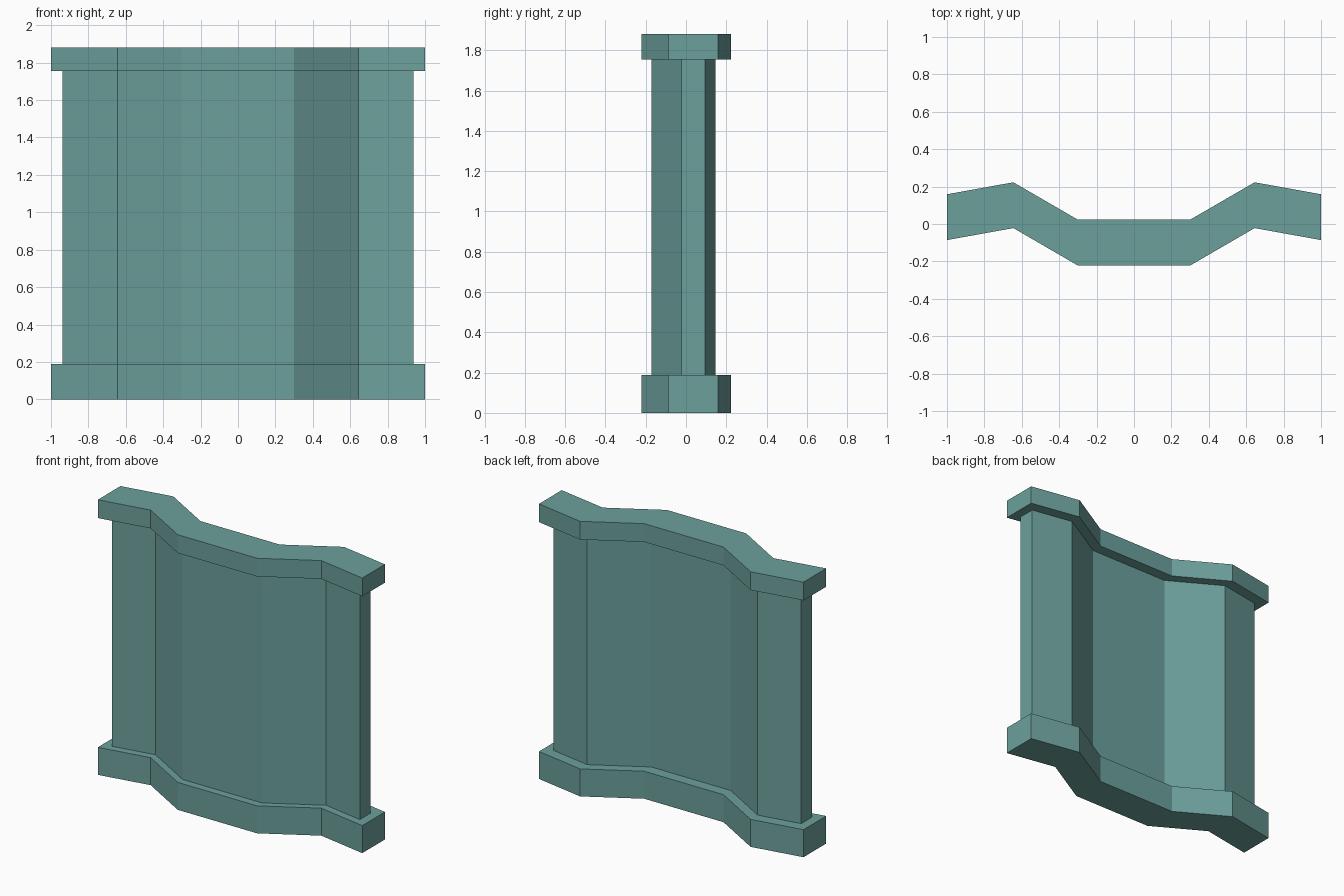
import bpy
import bmesh

if "Cube" in bpy.data.objects:
    bpy.data.objects.remove(bpy.data.objects["Cube"])

teal = bpy.data.materials.new("muted teal")
teal.diffuse_color = (0.15, 0.35, 0.33, 1.0)
teal.use_nodes = True
teal.node_tree.nodes["Principled BSDF"].inputs["Base Color"].default_value = teal.diffuse_color

# Right half of the folded front line; the left half is mirrored
HALF_LINE = [(0.30, -0.222), (0.645, -0.022), (1.0, -0.086)]
DEPTH = 0.245


def folded_slab(name, z0, z1, end_inset=0.0, front_inset=0.0, back_inset=0.0):
    """Extrude the folded strip from z0 to z1, optionally inset on its sides."""
    half = list(HALF_LINE)
    if end_inset:
        (xa, ya), (xb, yb) = half[-2:]
        x = xb - end_inset
        half[-1] = (x, ya + (yb - ya) * (x - xa) / (xb - xa))
    line = [(-x, y) for x, y in reversed(half)] + half

    # One quad per panel keeps the concave outline clean
    bm = bmesh.new()
    front = [bm.verts.new((x, y + front_inset, z0)) for x, y in line]
    back = [bm.verts.new((x, y + DEPTH - back_inset, z0)) for x, y in line]
    faces = [bm.faces.new((front[i], front[i + 1], back[i + 1], back[i]))
             for i in range(len(line) - 1)]
    result = bmesh.ops.extrude_face_region(bm, geom=faces)
    top = [v for v in result["geom"] if isinstance(v, bmesh.types.BMVert)]
    bmesh.ops.translate(bm, verts=top, vec=(0, 0, z1 - z0))
    bmesh.ops.recalc_face_normals(bm, faces=bm.faces)

    mesh = bpy.data.meshes.new(name)
    bm.to_mesh(mesh)
    bm.free()
    mesh.materials.append(teal)
    obj = bpy.data.objects.new(name, mesh)
    bpy.context.collection.objects.link(obj)
    return obj


# Thick foot, thin folded wall, and capping rail
folded_slab("base_plinth", 0.0, 0.188)
folded_slab("wall_panel", 0.188, 1.755, 0.063, 0.052, 0.076)
folded_slab("top_rail", 1.755, 1.88)
